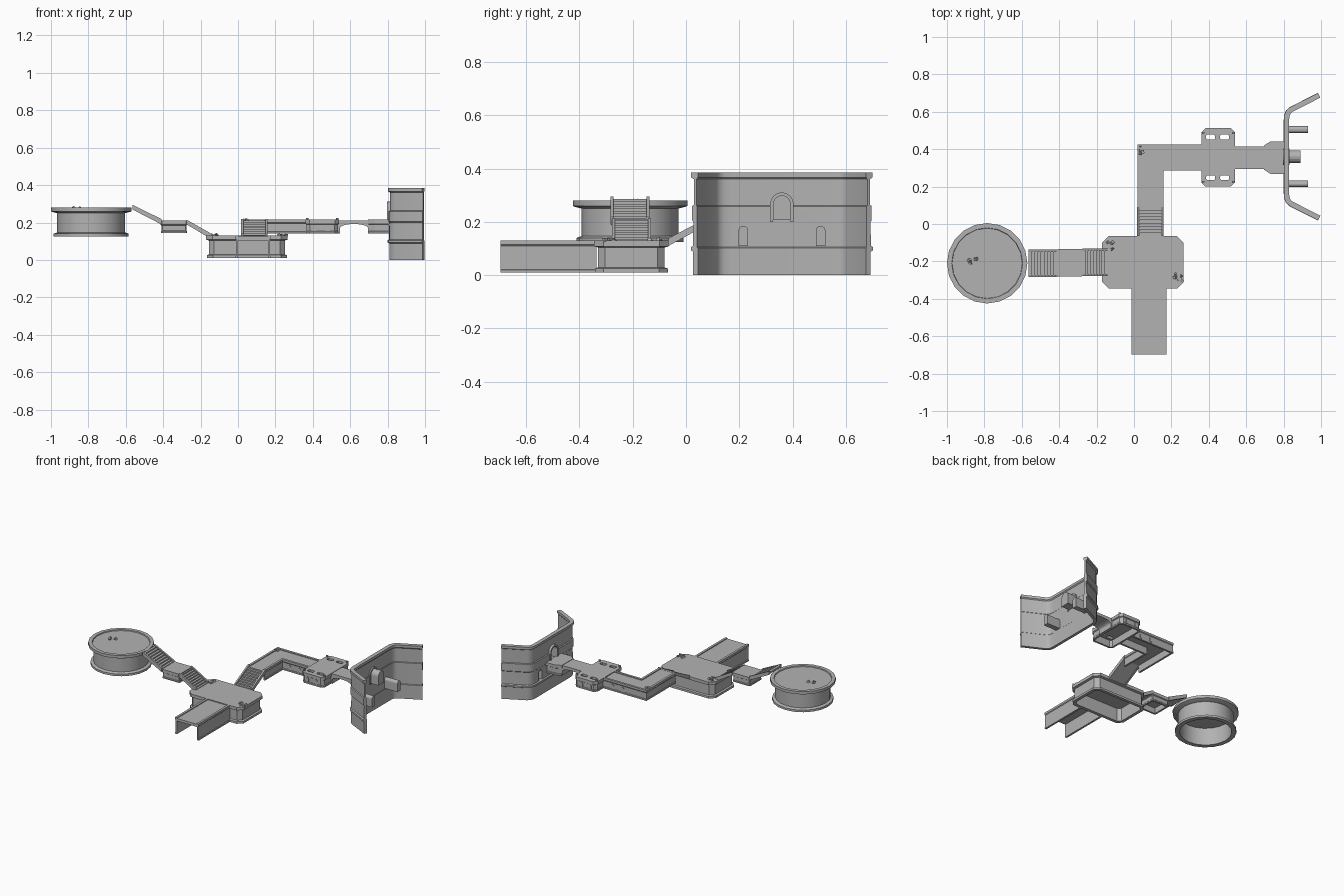
import bpy, bmesh, math, random
from mathutils import Vector

random.seed(4)
cube = bpy.data.objects.get("Cube")
if cube:
    bpy.data.objects.remove(cube, do_unlink=True)

stone = bpy.data.materials.new("grey_stone")
stone.use_nodes = True
GREY = (0.45, 0.45, 0.45, 1)
stone.diffuse_color = GREY
stone.node_tree.nodes["Principled BSDF"].inputs["Base Color"].default_value = GREY


def finish(name, bm, smooth=False):
    bmesh.ops.recalc_face_normals(bm, faces=bm.faces)
    mesh = bpy.data.meshes.new(name)
    bm.to_mesh(mesh)
    bm.free()
    mesh.materials.append(stone)
    ob = bpy.data.objects.new(name, mesh)
    bpy.context.collection.objects.link(ob)
    if smooth:
        activate(ob)
        bpy.ops.object.shade_smooth_by_angle(angle=math.radians(30))
    return ob


def activate(ob):
    bpy.ops.object.select_all(action='DESELECT')
    ob.select_set(True)
    bpy.context.view_layer.objects.active = ob


def sweep(name, path, section, closed, smooth=False):
    """Carry an (offset, height) section along a plan path with mitred corners."""
    pts = [Vector(p) for p in path]
    n, m = len(pts), len(section)
    bm = bmesh.new()
    rows = []
    for i, p in enumerate(pts):
        normals = []
        for a, b in ((i - 1, i), (i, i + 1)):
            if closed or (a >= 0 and b < n):
                d = (pts[b % n] - pts[a % n]).normalized()
                normals.append(Vector((d.y, -d.x)))
        n1, n2 = normals[0], normals[-1]
        miter = (n1 + n2) / (1 + n1.dot(n2))
        rows.append([bm.verts.new((*(p + miter * o), z)) for o, z in section])
    for i in range(n if closed else n - 1):
        for j in range(m - 1 if closed else m):
            r, s, k = rows[i], rows[(i + 1) % n], (j + 1) % m
            bm.faces.new((r[j], r[k], s[k], s[j]))
    if closed:
        bm.faces.new([r[0] for r in rows])
        bm.faces.new([r[-1] for r in rows])
    else:
        bm.faces.new(rows[0])
        bm.faces.new(rows[-1])
    return finish(name, bm, smooth)


def prism(name, pts, lo, hi, place, open_start=False):
    """Extrude a flat outline from lo to hi; place maps (u, v, w) to space."""
    bm = bmesh.new()
    a = [bm.verts.new(place(u, v, lo)) for u, v in pts]
    b = [bm.verts.new(place(u, v, hi)) for u, v in pts]
    for i in range(len(pts)):
        k = (i + 1) % len(pts)
        bm.faces.new((a[i], a[k], b[k], b[i]))
    bm.faces.new(b)
    if not open_start:
        bm.faces.new(a)
    return finish(name, bm)


def along_x(u, v, w): return (w, u, v)
def along_y(u, v, w): return (u, w, v)


def cut(ob, cutters):
    activate(ob)
    for c in cutters:
        c.hide_render = True
        mod = ob.modifiers.new("cut", 'BOOLEAN')
        mod.operation, mod.solver, mod.object = 'DIFFERENCE', 'EXACT', c
        bpy.ops.object.modifier_apply(modifier=mod.name)
        bpy.data.objects.remove(c, do_unlink=True)


def octagon(x0, x1, y0, y1, c):
    return [(x0 + c, y0), (x1 - c, y0), (x1, y0 + c), (x1, y1 - c),
            (x1 - c, y1), (x0 + c, y1), (x0, y1 - c), (x0, y0 + c)]


def deck(name, outline, bottom, top, rim=0.01, foot=0.015):
    """Hollow-bottomed platform with a cornice and a plinth."""
    t = rim + 0.01
    section = [(-t, top - 0.025), (-t, bottom), (-0.003, bottom), (-0.003, bottom + foot),
               (-rim, bottom + foot + 0.004), (-rim, top - 0.026), (0, top - 0.022), (0, top)]
    return sweep(name, outline, section, True)


def channel(name, path, half, bottom, top):
    """Walkway with low kerbs, hollow underneath."""
    right = [(half - 0.012, top - 0.006), (half - 0.012, top), (half + 0.004, top),
             (half + 0.004, top - 0.015), (half, top - 0.02), (half, bottom + 0.012),
             (half + 0.004, bottom + 0.01), (half + 0.004, bottom),
             (half - 0.01, bottom), (half - 0.01, top - 0.025)]
    return sweep(name, path, right + [(-o, z) for o, z in reversed(right)], False)


def stairs(name, low, high, centre, width, place, steps=9):
    """Stepped flight with a sloping underside and two stringers."""
    (u0, z0), (u1, z1) = low, high
    du, dz = (u1 - u0) / steps, (z1 - z0) / steps
    pts = [(u0, z0 - 0.012)]
    for i in range(steps):
        pts += [(u0 + du * i, z0 + dz * (i + 1)), (u0 + du * (i + 1), z0 + dz * (i + 1))]
    pts.append((u1, z1 - 0.012))
    h = width / 2
    prism(name, pts, centre - h, centre + h, place)
    rail = [(u0, z0 - 0.015), (u0, z0 + 0.014), (u1, z1 + 0.01), (u1, z1 - 0.015)]
    for side in (-1, 1):
        c = centre + side * h
        prism(name + "_stringer", rail, c - 0.006, c + 0.006, place)


def arch(centre, width, z0, z1, n=8):
    r = width / 2
    return [(centre + r, z0)] + [
        (centre + r * math.cos(math.pi * i / n), z1 - r + r * math.sin(math.pi * i / n))
        for i in range(n + 1)] + [(centre - r, z0)]


# Round tower, hollow below, with a sunken floor
ring = [(-0.785 + 0.215 * math.cos(math.tau * i / 20),
         -0.21 + 0.215 * math.sin(math.tau * i / 20)) for i in range(20)]
sweep("round_tower", ring,
      [(-0.045, 0.25), (-0.045, 0.125), (-0.014, 0.125), (-0.014, 0.14), (-0.033, 0.147),
       (-0.033, 0.25), (-0.006, 0.257), (0, 0.26), (0, 0.28), (-0.025, 0.28),
       (-0.027, 0.273)], True, True)

# Flights and landing between the tower and the main platform
stairs("tower_stairs", (-0.41, 0.205), (-0.565, 0.285), -0.21, 0.135, along_y)
deck("landing", octagon(-0.415, -0.27, -0.28, -0.135, 0.008), 0.145, 0.21, 0.006, 0.008)
stairs("landing_stairs", (-0.14, 0.125), (-0.275, 0.205), -0.205, 0.135, along_y)

# Main platform and the pier running forward
deck("main_platform", octagon(-0.17, 0.265, -0.345, -0.065, 0.035), 0.01, 0.13, 0.015)
channel("front_pier", [(0.08, -0.697), (0.08, -0.335)], 0.09, 0.01, 0.13)

# Flight up to the raised walkway, then the walkway with its corner
stairs("walkway_stairs", (-0.065, 0.125), (0.09, 0.21), 0.0875, 0.13, along_x)
channel("walkway", [(0.0875, 0.085), (0.0875, 0.355), (0.37, 0.355)], 0.065, 0.14, 0.215)

# Wide bay with four floor openings
bay = deck("wide_bay", octagon(0.36, 0.54, 0.2, 0.512, 0.022), 0.14, 0.215, 0.006, 0.01)
holes = []
for x in (0.41, 0.485):
    for y in (0.247, 0.465):
        outline = octagon(x - 0.024, x + 0.024, y - 0.013, y + 0.013, 0.006)
        holes.append(prism("floor_cutter", outline, 0.17, 0.25, lambda u, v, w: (u, v, w)))
cut(bay, holes)
for x in (0.37, 0.53):
    for y in (0.225, 0.487):
        prism("bay_post", octagon(x - 0.006, x + 0.006, y - 0.006, y + 0.006, 0.002),
              0.21, 0.225, lambda u, v, w: (u, v, w))

# Small arched niches along the walkway and bay walls
for x, faces in ((0.21, (0.29, 0.42)), (0.29, (0.29, 0.42)),
                 (0.41, (0.206, 0.506)), (0.48, (0.206, 0.506))):
    for y in faces:
        prism("niche", arch(x, 0.022, 0.152, 0.187), y - 0.004, y + 0.004, along_y)

# Arched bridge and the end pier against the great wall
span = [(0.53, 0.212), (0.53, 0.14), (0.545, 0.14), (0.545, 0.165)]
span += [(0.62 - 0.075 * math.cos(math.pi * i / 10), 0.17 + 0.022 * math.sin(math.pi * i / 10))
         for i in range(11)]
span += [(0.695, 0.14), (0.71, 0.14), (0.71, 0.212)]
prism("bridge", span, 0.295, 0.415, along_y)
deck("end_pier", [(0.695, 0.29), (0.73, 0.268), (0.81, 0.268), (0.81, 0.442),
                  (0.73, 0.442), (0.695, 0.42)], 0.14, 0.215, 0.006, 0.01)

# Great wall with ledges, a band and a coping
half_path = [(0.99, 0.688), (0.84, 0.612), (0.825, 0.598), (0.817, 0.578), (0.815, 0.55)]
wall_path = half_path + [(x, 0.72 - y) for x, y in reversed(half_path)]
wall = sweep("great_wall", wall_path,
             [(0.006, 0), (0.006, 0.088), (0.015, 0.093), (0.015, 0.105), (0.007, 0.11),
              (0.005, 0.2), (0.01, 0.205), (0.01, 0.26), (0.003, 0.263), (0.003, 0.36),
              (0.014, 0.367), (0.014, 0.385), (-0.014, 0.385), (-0.014, 0.367),
              (-0.008, 0.36), (-0.008, 0.262), (-0.011, 0.258), (-0.011, 0.105),
              (-0.014, 0.102), (-0.014, 0)], False, True)

# Door and window recesses projecting behind the wall
recesses = [("door_recess", 0.36, 0.066, 0.207, 0.3, 0.89),
            ("window_recess", 0.215, 0.036, 0.11, 0.185, 0.93),
            ("window_recess", 0.505, 0.036, 0.11, 0.185, 0.93)]
cut(wall, [prism("recess_cutter", arch(y, w, z0, z1), 0.77, 0.85, along_x)
           for _, y, w, z0, z1, _ in recesses])
for name, y, w, z0, z1, end in recesses:
    prism(name, arch(y, w, z0, z1), 0.806, end, along_x, open_start=True)

# Moulded frame around the door, on both faces of the wall
frame = arch(0.36, 0.088, 0.2, 0.311) + arch(0.36, 0.066, 0.2, 0.3)[::-1]
for lo, hi in ((0.796, 0.813), (0.822, 0.832)):
    prism("door_frame", frame, lo, hi, along_x)

# Loose rubble on the tower, platform and walkway corner
for cx, cy, top, count in ((-0.86, -0.2, 0.273, 5), (-0.12, -0.12, 0.13, 4),
                           (0.235, -0.28, 0.13, 6), (0.05, 0.4, 0.21, 4)):
    for _ in range(count):
        bm = bmesh.new()
        bmesh.ops.create_cube(bm, size=random.uniform(0.008, 0.016))
        rock = finish("rubble", bm)
        rock.location = (cx + random.uniform(-0.025, 0.025),
                         cy + random.uniform(-0.025, 0.025), top + 0.002)
        rock.rotation_euler = [random.uniform(0, 1.5) for _ in range(3)]
